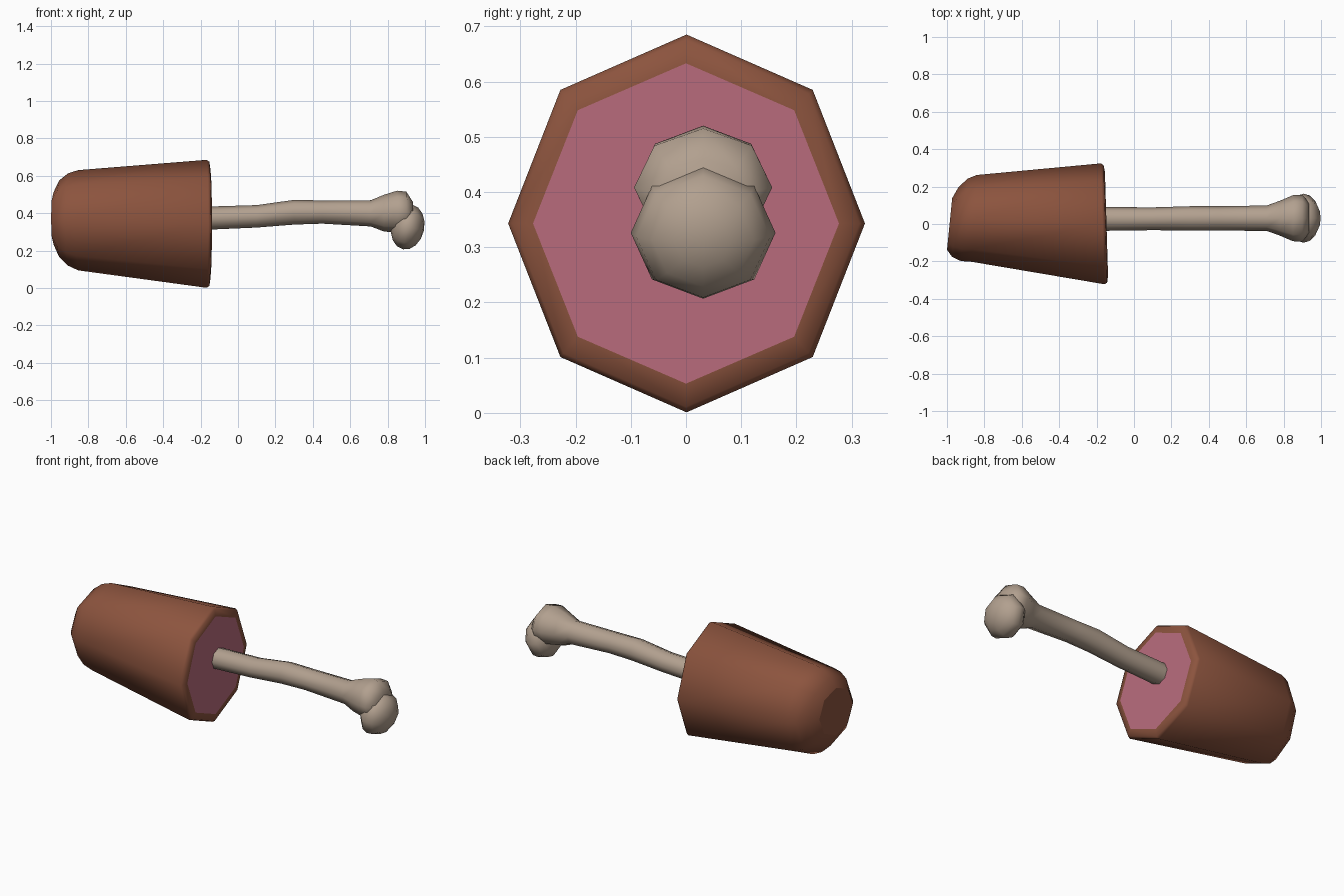
import bpy, bmesh, math
from mathutils import Matrix

if "Cube" in bpy.data.objects:
    bpy.data.objects.remove(bpy.data.objects["Cube"])


def material(name, rgb):
    m = bpy.data.materials.new(name)
    m.diffuse_color = (*rgb, 1)
    m.use_nodes = True
    m.node_tree.nodes["Principled BSDF"].inputs["Base Color"].default_value = m.diffuse_color
    return m


skin = material("roasted brown", (0.262, 0.088, 0.048))
flesh = material("pink flesh", (0.485, 0.150, 0.205))
ivory = material("bone beige", (0.445, 0.352, 0.275))


def finish(bm, name, mats):
    bmesh.ops.recalc_face_normals(bm, faces=bm.faces)
    me = bpy.data.meshes.new(name)
    bm.to_mesh(me)
    bm.free()
    for m in mats:
        me.materials.append(m)
    ob = bpy.data.objects.new(name, me)
    bpy.context.collection.objects.link(ob)
    return ob


def loft(rings, sides=8):
    """Eight-sided rings along x: (x, centre y, centre z, radius y, radius z, lean)."""
    bm = bmesh.new()
    loops = []
    for x, cy, cz, ry, rz, lean in rings:
        loop = []
        for i in range(sides):
            a = 2 * math.pi * i / sides
            y = cy + ry * math.sin(a)
            loop.append(bm.verts.new((x + lean * y, y, cz + rz * math.cos(a))))
        loops.append(loop)
    for a, b in zip(loops, loops[1:]):
        for i in range(sides):
            j = (i + 1) % sides
            bm.faces.new((a[i], a[j], b[j], b[i])).smooth = True
    start = bm.faces.new(loops[0])
    end = bm.faces.new(loops[-1])
    return bm, start, end


# Meat: tapered body with rounded small end, rolled rim and flat cut face
bm, start, end = loft([
    (-0.986, 0.000, 0.372, 0.138, 0.140, 0.10),
    (-0.957, 0.010, 0.370, 0.185, 0.205, 0.09),
    (-0.910, 0.022, 0.366, 0.220, 0.247, 0.08),
    (-0.856, 0.030, 0.362, 0.232, 0.268, 0.06),
    (-0.168, 0.001, 0.343, 0.323, 0.342, -0.03),
    (-0.153, 0.000, 0.343, 0.314, 0.332, -0.03),
    (-0.147, 0.000, 0.343, 0.277, 0.290, -0.03),
])
end.material_index = 1
finish(bm, "meat", [skin, flesh])

# Bone shaft, flaring into the upper knuckle
bm, start, end = loft([
    (-0.20, 0.027, 0.372, 0.064, 0.062, 0),
    (0.10, 0.028, 0.383, 0.061, 0.060, 0),
    (0.30, 0.030, 0.405, 0.065, 0.066, 0),
    (0.45, 0.030, 0.406, 0.065, 0.062, 0),
    (0.71, 0.031, 0.399, 0.068, 0.070, 0),
    (0.78, 0.031, 0.400, 0.093, 0.098, 0),
    (0.85, 0.031, 0.408, 0.123, 0.112, 0),
    (0.90, 0.031, 0.408, 0.125, 0.107, 0),
    (0.935, 0.031, 0.400, 0.085, 0.060, 0),
])
end.smooth = True
finish(bm, "bone_shaft", [ivory])

# Lower knuckle: squashed eight-sided ball at the bone tip
bm = bmesh.new()
place = (Matrix.Translation((0.907, 0.031, 0.326))
         @ Matrix.Rotation(math.radians(12), 4, 'Y')
         @ Matrix.Diagonal((0.089, 0.131, 0.122, 1))
         @ Matrix.Rotation(math.radians(90), 4, 'Y'))
bmesh.ops.create_uvsphere(bm, u_segments=8, v_segments=8, radius=1, matrix=place)
for f in bm.faces:
    f.smooth = True
finish(bm, "bone_knuckle", [ivory])
